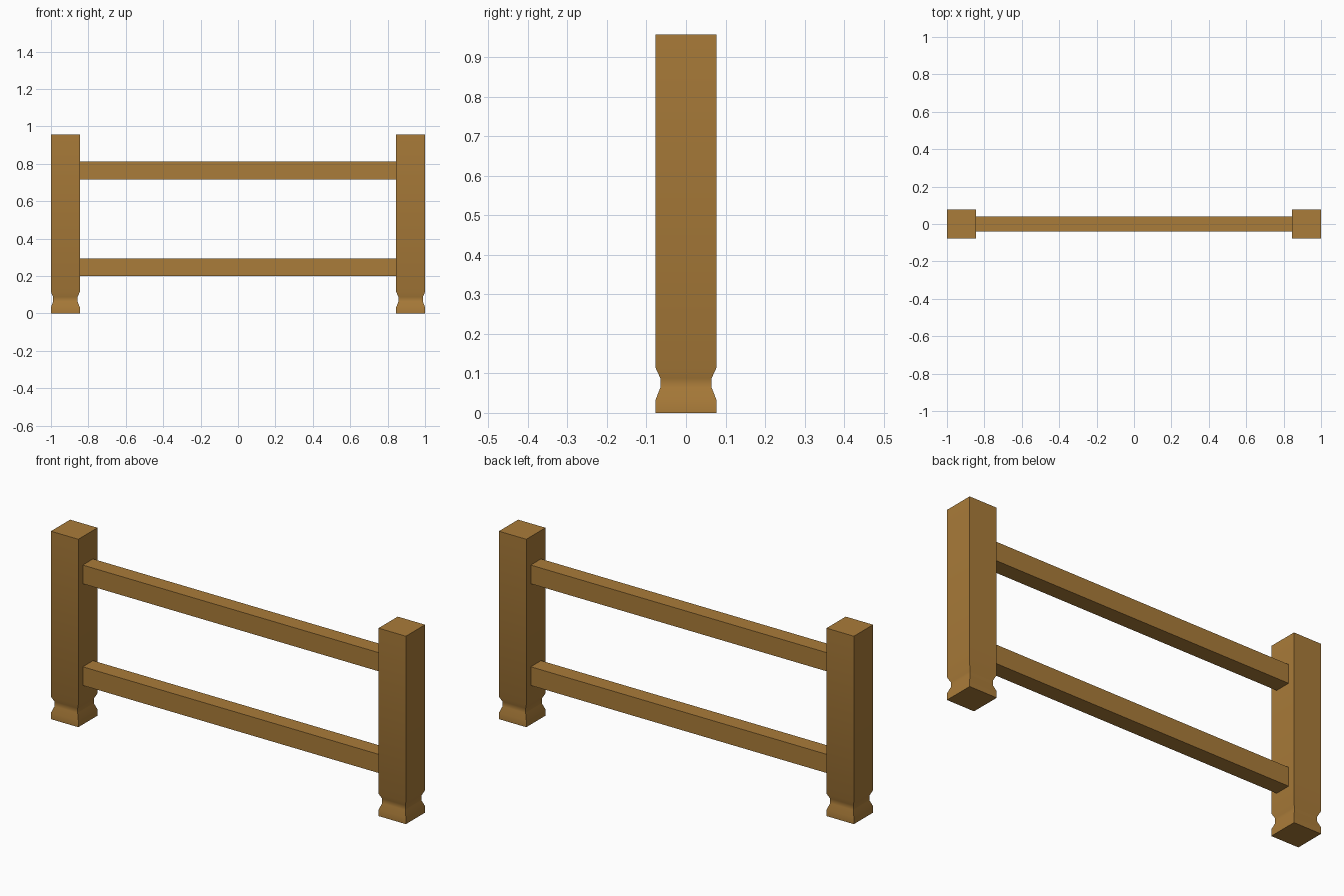
import bpy, bmesh

if "Cube" in bpy.data.objects:
    bpy.data.objects.remove(bpy.data.objects["Cube"])

wood = bpy.data.materials.new("warm_brown_wood")
wood.diffuse_color = (0.40, 0.20, 0.041, 1)
wood.use_nodes = True
wood.node_tree.nodes["Principled BSDF"].inputs["Base Color"].default_value = wood.diffuse_color


def finish(bm, name):
    bmesh.ops.recalc_face_normals(bm, faces=bm.faces)
    me = bpy.data.meshes.new(name)
    bm.to_mesh(me)
    bm.free()
    me.materials.append(wood)
    ob = bpy.data.objects.new(name, me)
    bpy.context.collection.objects.link(ob)
    bpy.ops.object.select_all(action='DESELECT')
    ob.select_set(True)
    bpy.context.view_layer.objects.active = ob
    bpy.ops.object.shade_smooth_by_angle(angle=0.6)
    return ob


def square_stack(name, x, profile):
    """Square section lofted through (half width, height) pairs."""
    bm = bmesh.new()
    rings = [[bm.verts.new((x + sx * h, sy * h, z))
              for sx, sy in ((-1, -1), (1, -1), (1, 1), (-1, 1))]
             for h, z in profile]
    for a, b in zip(rings, rings[1:]):
        for i in range(4):
            j = (i + 1) % 4
            bm.faces.new((a[i], a[j], b[j], b[i]))
    bm.faces.new(rings[0][::-1])
    bm.faces.new(rings[-1])
    return finish(bm, name)


def box(name, lo, hi):
    bm = bmesh.new()
    bmesh.ops.create_cube(bm, size=1)
    for v in bm.verts:
        v.co = [(a + b) / 2 + c * (b - a) for a, b, c in zip(lo, hi, v.co)]
    return finish(bm, name)


# Posts with a necked foot
post = [(0.077, 0), (0.077, 0.033), (0.065, 0.064), (0.065, 0.088),
        (0.077, 0.114), (0.077, 0.957)]
for side, x in (("left", -0.923), ("right", 0.923)):
    square_stack(side + "_post", x, post)

# Horizontal rails between the posts
for name, z0, z1 in (("lower_rail", 0.199, 0.294), ("upper_rail", 0.717, 0.812)):
    box(name, (-0.847, -0.041, z0), (0.847, 0.041, z1))
